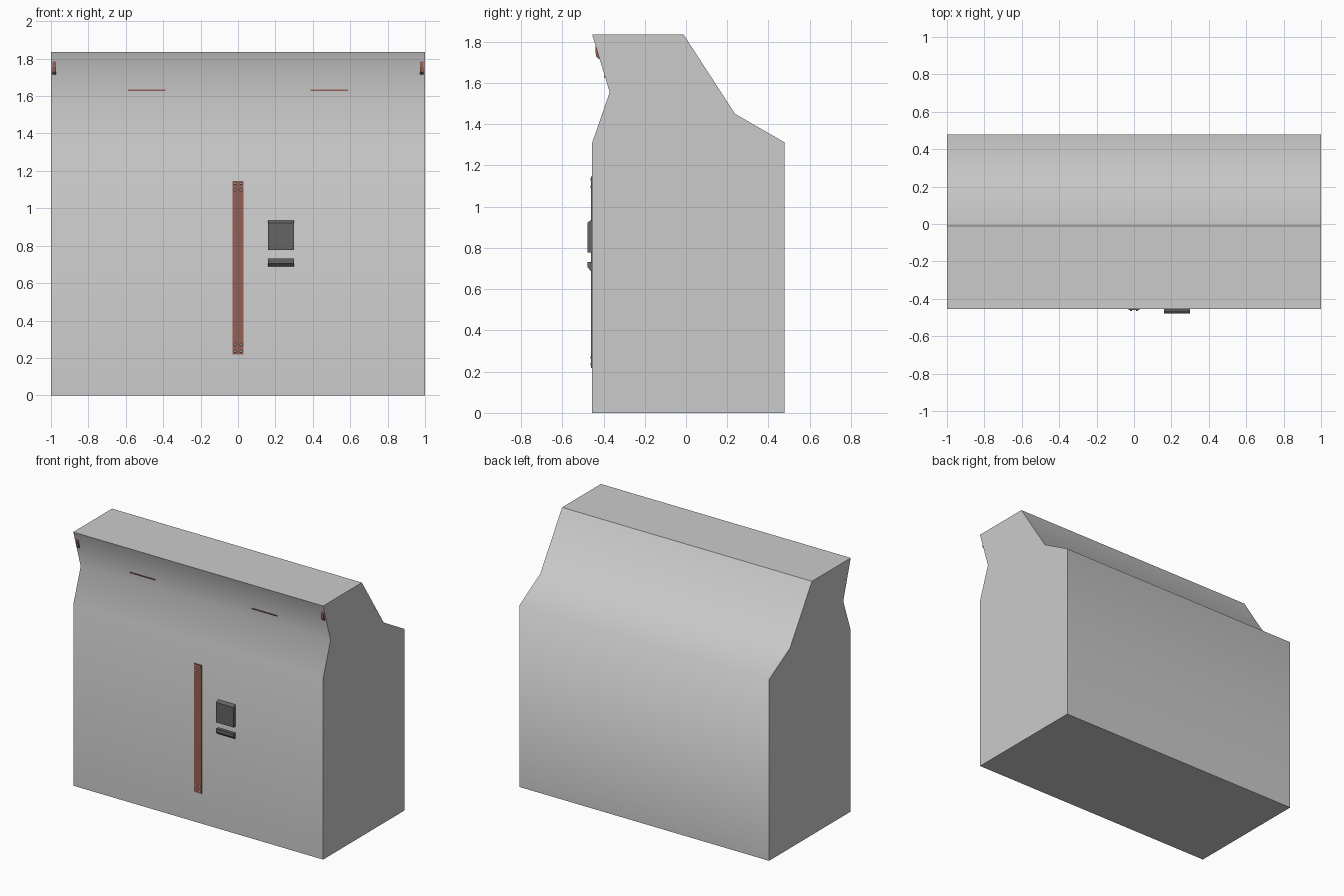
import bpy, bmesh
from mathutils import Matrix

if "Cube" in bpy.data.objects:
    bpy.data.objects.remove(bpy.data.objects["Cube"])


def material(name, rgb):
    m = bpy.data.materials.new(name)
    m.diffuse_color = (*rgb, 1)
    m.use_nodes = True
    m.node_tree.nodes["Principled BSDF"].inputs["Base Color"].default_value = m.diffuse_color
    return m


RUST = material("rust", (0.30, 0.12, 0.09))
DARK = material("dark_grey", (0.13, 0.13, 0.13))
STEEL = material("steel", (0.7, 0.66, 0.64))


def finish(name, bm, mat=None):
    bmesh.ops.recalc_face_normals(bm, faces=bm.faces)
    me = bpy.data.meshes.new(name)
    bm.to_mesh(me)
    bm.free()
    if mat:
        me.materials.append(mat)
    ob = bpy.data.objects.new(name, me)
    bpy.context.collection.objects.link(ob)
    return ob


def extrude_profile(name, pts, x0, x1, mat=None, sharp=None):
    """Extrude a (y, z) outline along x; with sharp given, the other long edges are smooth."""
    bm = bmesh.new()
    a = [bm.verts.new((x0, y, z)) for y, z in pts]
    b = [bm.verts.new((x1, y, z)) for y, z in pts]
    bm.faces.new(a)
    bm.faces.new(b[::-1])
    n = len(pts)
    for i in range(n):
        j = (i + 1) % n
        f = bm.faces.new((a[i], b[i], b[j], a[j]))
        f.smooth = sharp is not None
    if sharp is not None:
        for e in bm.edges:
            e.smooth = False
        for i in range(n):
            bm.edges.get((a[i], b[i])).smooth = i not in sharp
    return finish(name, bm, mat)


FRONT = -0.455

# Cabinet body with pinched front and sloping back
extrude_profile("body", [(FRONT, 0), (FRONT, 1.31), (-0.37, 1.555), (FRONT, 1.835),
                         (-0.012, 1.835), (0.238, 1.45), (0.478, 1.312), (0.478, 0)],
                -1, 1, sharp={0, 3, 4, 7})

# Riveted vertical strap
extrude_profile("door_strap", [(FRONT + 0.003, 0.217), (FRONT + 0.003, 1.147),
                               (-0.460, 1.147), (-0.460, 0.217)], -0.03, 0.03, RUST)
bm = bmesh.new()
for z in (0.235, 0.27, 1.097, 1.133):
    for x in (-0.016, 0.016):
        rot = Matrix.Rotation(1.5707963, 4, 'X')
        bmesh.ops.create_cone(bm, cap_ends=True, segments=8, radius1=0.008, radius2=0.005,
                              depth=0.006, matrix=Matrix.Translation((x, -0.461, z)) @ rot)
finish("strap_rivets", bm, STEEL)

# Lock plate and the handle below it
extrude_profile("lock_plate", [(FRONT + 0.003, 0.777), (FRONT + 0.003, 0.935), (-0.465, 0.932),
                               (-0.478, 0.922), (-0.478, 0.777)], 0.16, 0.30, DARK)
extrude_profile("lock_handle", [(FRONT + 0.003, 0.689), (FRONT + 0.003, 0.731), (-0.478, 0.731),
                                (-0.478, 0.706), (-0.462, 0.689)], 0.16, 0.30, DARK)

# Mirrored seam slots and corner latches on the overhang
for side, s in (("left", -1), ("right", 1)):
    extrude_profile("seam_slot_" + side, [(-0.385, 1.627), (-0.385, 1.634), (-0.398, 1.634),
                                          (-0.398, 1.627)], s * 0.387, s * 0.588, RUST)
    extrude_profile("corner_latch_" + side, [(-0.41, 1.715), (-0.42, 1.785), (-0.44, 1.785),
                                             (-0.437, 1.73), (-0.422, 1.715)],
                    s * 0.972, s * 0.991, RUST)
